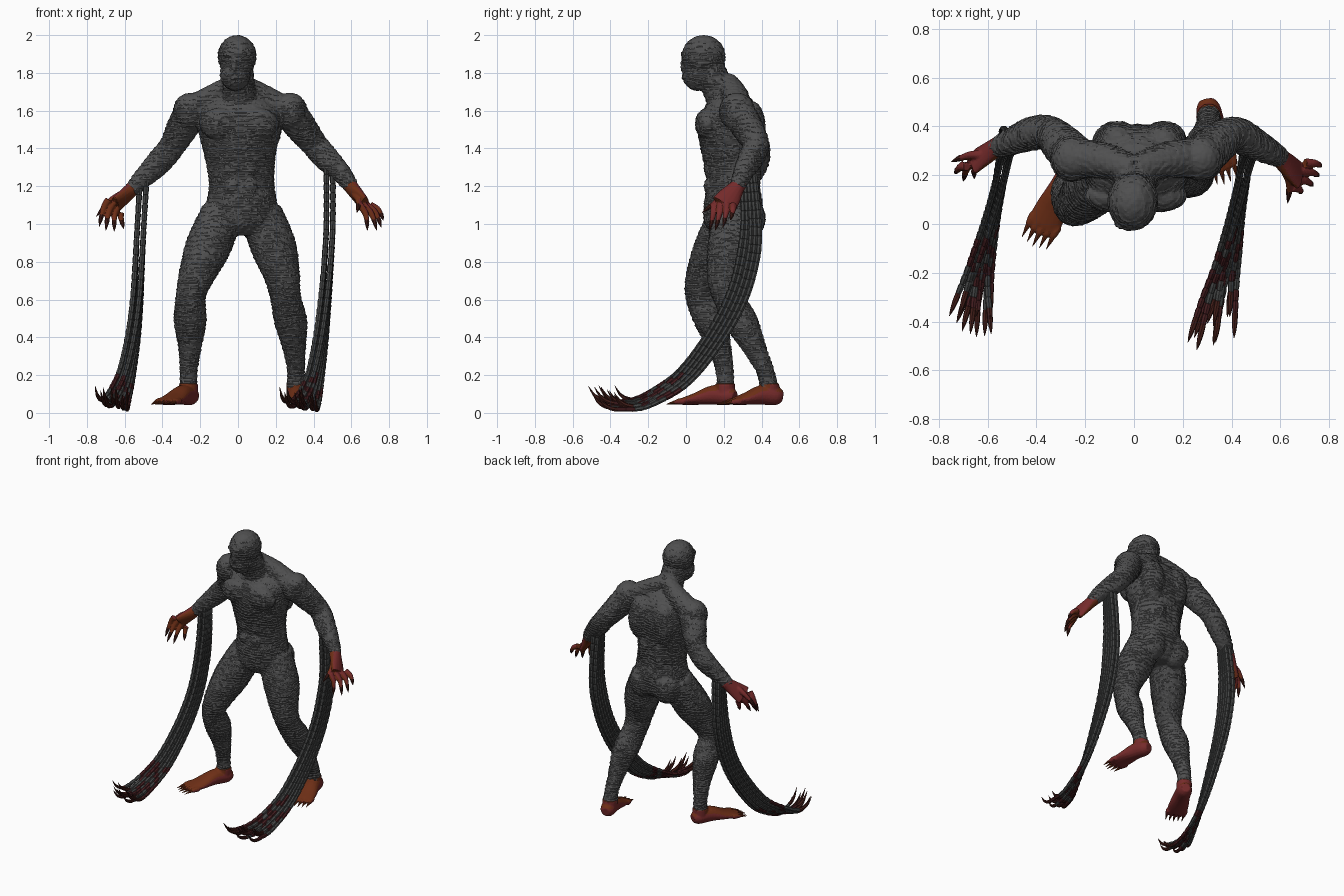
import bpy, bmesh, math, random
from mathutils import Vector, noise

if "Cube" in bpy.data.objects:
    bpy.data.objects.remove(bpy.data.objects["Cube"])

random.seed(4)
X, Y, Z = Vector((1, 0, 0)), Vector((0, 1, 0)), Vector((0, 0, 1))


def material(name, rgb):
    m = bpy.data.materials.new(name)
    m.diffuse_color = (*rgb, 1)
    m.use_nodes = True
    m.node_tree.nodes["Principled BSDF"].inputs["Base Color"].default_value = m.diffuse_color
    return m


SKIN = material("charcoal skin", (0.080, 0.080, 0.081))
LINK = material("dark link grey", (0.058, 0.060, 0.060))
BLOOD = material("dark red link", (0.060, 0.013, 0.015))
CLAW = material("dark claw", (0.052, 0.012, 0.009))
RUST = material("rust orange", (0.155, 0.028, 0.008))
RED = material("dull red", (0.18, 0.024, 0.024))


def spline(pts, steps):
    """Smooth curve through tuples of any length."""
    p = [pts[0]] + list(pts) + [pts[-1]]
    out = []
    for i in range(1, len(p) - 2):
        for s in range(steps):
            t = s / steps
            out.append(tuple(
                0.5 * (2 * b + (c - a) * t + (2 * a - 5 * b + 4 * c - d) * t * t
                       + (3 * b - a - 3 * c + d) * t ** 3)
                for a, b, c, d in zip(*p[i - 1:i + 3])))
    return out + [tuple(pts[-1])]


def loft(bm, pts, sides=16, ref=Y, steps=4):
    """Tube through (x, y, z, width[, height]) stations."""
    st = spline(pts, steps) if steps > 1 else pts
    rings = []
    for i, s in enumerate(st):
        t = Vector(st[min(i + 1, len(st) - 1)][:3]) - Vector(st[max(i - 1, 0)][:3])
        t.normalize()
        u = t.cross(ref).normalized()
        v = u.cross(t)
        rings.append([bm.verts.new(Vector(s[:3]) + u * s[3] * math.cos(a) + v * s[-1] * math.sin(a))
                      for a in (2 * math.pi * k / sides for k in range(sides))])
    faces = [bm.faces.new(rings[0]), bm.faces.new(rings[-1][::-1])]
    for a, b in zip(rings, rings[1:]):
        for k in range(sides):
            j = (k + 1) % sides
            faces.append(bm.faces.new((a[k], b[k], b[j], a[j])))
    return faces


def blob(bm, c, r):
    vs = bmesh.ops.create_uvsphere(bm, u_segments=20, v_segments=14, radius=1)["verts"]
    for v in vs:
        v.co = Vector(c) + Vector((v.co.x * r[0], v.co.y * r[1], v.co.z * r[2]))


def finish(name, bm, mats):
    bmesh.ops.recalc_face_normals(bm, faces=bm.faces[:])
    me = bpy.data.meshes.new(name)
    bm.to_mesh(me)
    bm.free()
    for m in mats:
        me.materials.append(m)
    ob = bpy.data.objects.new(name, me)
    bpy.context.collection.objects.link(ob)
    return ob


def fuse(name, bm, mats, voxel, smooth):
    """Melt overlapping shapes into one skin."""
    ob = finish(name, bm, [])
    r = ob.modifiers.new("melt", "REMESH")
    r.mode, r.voxel_size = "VOXEL", voxel
    s = ob.modifiers.new("soften", "SMOOTH")
    s.factor, s.iterations = 0.5, smooth
    dg = bpy.context.evaluated_depsgraph_get()
    me = bpy.data.meshes.new_from_object(ob.evaluated_get(dg))
    ob.modifiers.clear()
    ob.data = me
    me.materials.clear()
    for m in mats:
        me.materials.append(m)
    for p in me.polygons:
        p.use_smooth = False
        p.material_index = 0
    return ob


# ---- body: torso, head and limbs melted together
bm = bmesh.new()
loft(bm, [(.02, .25, .94, .08, .09), (.02, .25, 1.0, .16, .15), (.02, .25, 1.1, .185, .155),
          (.02, .25, 1.2, .172, .14), (.015, .245, 1.3, .178, .145), (.01, .24, 1.4, .195, .16),
          (.01, .235, 1.5, .22, .17), (.01, .24, 1.6, .21, .15), (.01, .24, 1.69, .11, .08)], 28)
loft(bm, [(.01, .24, 1.6, .12), (.005, .18, 1.7, .088), (0, .125, 1.82, .08)])      # neck
blob(bm, (-.005, .093, 1.888), (.102, .116, .112))                                 # skull
blob(bm, (-.015, .062, 1.79), (.08, .08, .085))                                    # jaw
blob(bm, (-.018, .0, 1.90), (.065, .025, .022))                                    # brow
blob(bm, (-.022, -.008, 1.84), (.018, .022, .04))                                  # nose
blob(bm, (-.02, .0, 1.775), (.045, .022, .016))                                    # mouth
for s in (-1, 1):
    loft(bm, [(.0, .22, 1.75, .055), (s * .12, .26, 1.675, .07), (s * .24, .27, 1.6, .08)], ref=Z)
    blob(bm, (s * .1 + .005, .115, 1.53), (.11, .065, .085))                       # chest
    blob(bm, (s * .095 + .03, .35, 1.5), (.085, .07, .15))                         # shoulder blade
    blob(bm, (s * .055 + .02, .345, 1.27), (.05, .05, .16))                        # lower back
    blob(bm, (s * .095 + .02, .325, 1.03), (.095, .095, .11))                      # buttock
    blob(bm, (s * .265 + .012, .27, 1.595), (.09, .095, .1))                       # shoulder
    for z in (1.2, 1.29, 1.38):
        blob(bm, (s * .045 + .015, .125, z), (.042, .03, .042))                    # belly
# left arm, right arm, left leg, right leg
loft(bm, [(-.24, .27, 1.6, .09), (-.295, .325, 1.51, .083), (-.35, .375, 1.41, .069), (-.42, .37, 1.325, .068),
          (-.51, .335, 1.235, .052), (-.57, .31, 1.175, .038)], ref=Z)
loft(bm, [(.27, .27, 1.6, .09), (.335, .325, 1.51, .083), (.405, .37, 1.42, .069), (.465, .345, 1.35, .068),
          (.55, .3, 1.265, .052), (.605, .27, 1.19, .038)], ref=Z)
loft(bm, [(-.08, .24, 1.06, .112), (-.158, .165, .88, .12), (-.218, .095, .73, .095), (-.25, .075, .62, .078),
          (-.253, .13, .49, .086), (-.255, .18, .34, .06), (-.262, .205, .22, .046), (-.262, .21, .13, .046)])
loft(bm, [(.12, .26, 1.06, .112), (.188, .235, .88, .12), (.232, .205, .73, .095), (.252, .225, .61, .08),
          (.28, .295, .48, .086), (.298, .365, .34, .06), (.307, .42, .22, .046), (.307, .44, .13, .05)])
body = fuse("body", bm, [SKIN], .0085, 4)
# broken, overlapping scale ridges
moves = []
for v in body.data.vertices:
    c, n = v.co, v.normal
    h = (c.z * 44 + 1.2 * noise.noise(c * 9) + .5 * noise.noise(c * 26)) % 1
    moves.append(c + n * ((.0065 * h - .002) * (1 - n.z * n.z) + .0025 * noise.noise(c * 60)))
for v, c in zip(body.data.vertices, moves):
    v.co = c


# ---- hands: palm, bent fingers, claws; red back and rust palm
def hand(name, wrist, knuckle, first, last, tips, thumb, dorsal, limit):
    wrist, knuckle, dorsal = Vector(wrist), Vector(knuckle), Vector(dorsal).normalized()
    first, last = Vector(first), Vector(last)
    bm, cl = bmesh.new(), bmesh.new()
    mid = wrist.lerp(knuckle, .5)
    half = (first - last).length / 2
    loft(bm, [(*wrist.lerp(mid, -.5), .04, .04), (*wrist, .042, .038), (*mid, half * 1.05, .032),
              (*knuckle, half * 1.25, .024)], ref=dorsal)
    fingers = [(first.lerp(last, i / 3), Vector(t)) for i, t in enumerate(tips)]
    fingers.append((wrist.lerp(first, .4), Vector(thumb)))
    for base, tip in fingers:
        a, b = base.lerp(tip, .35) + dorsal * .016, base.lerp(tip, .68) + dorsal * .012
        loft(bm, [(*base, .020), (*a, .017), (*b, .012)], 10, X + Y * .3)
        loft(cl, [(*base.lerp(b, .85), .010), (*b, .013), (*b.lerp(tip, .55), .008), (*tip, .001)], 8, X + Y * .3, 2)
    ob = fuse(name, bm, [RUST, RED], .0055, 2)
    for p in ob.data.polygons:
        p.material_index = int(p.normal.dot(dorsal) > limit)
    finish(name + "_claws", cl, [CLAW])


hand("left_hand", (-.565, .315, 1.18), (-.65, .257, 1.10), (-.685, .235, 1.13), (-.62, .28, 1.06),
     [(-.735, .205, .985), (-.70, .175, .965), (-.655, .185, .96), (-.605, .24, .975)], (-.75, .255, 1.04),
     (-.4, .6, .7), .1)
hand("right_hand", (.6, .27, 1.195), (.675, .20, 1.10), (.645, .15, 1.10), (.70, .25, 1.10),
     [(.685, .125, .965), (.735, .155, .965), (.76, .195, .98), (.77, .235, 1.02)], (.63, .085, 1.06),
     (.85, .25, .4), .3)


# ---- feet: rust on top, red sides and sole
def foot(name, heel, toe, ankle):
    heel, toe, ankle = Vector(heel), Vector(toe), Vector(ankle)
    d = toe - heel
    d.normalize()
    side = d.cross(Z)
    bm, cl = bmesh.new(), bmesh.new()
    prof = [(0, .085, .03, .03), (.12, .09, .05, .05), (.4, .095, .056, .052), (.7, .075, .068, .033), (.95, .06, .07, .02)]
    loft(bm, [(*(heel.lerp(toe, f) + Z * z), w, h) for f, z, w, h in prof], ref=Z)
    loft(bm, [(*(ankle + Z * .155), .052), (*(ankle + Z * .08), .05)])
    for i in range(5):
        k = i / 2 - 1
        b = toe + side * k * .056 - d * (.03 + .015 * abs(k))
        loft(bm, [(*(b + Z * .062), .019), (*(b + d * .035 + Z * .06), .016), (*(b + d * .055 + Z * .054), .011)], 10, Z)
        loft(cl, [(*(b + d * .04 + Z * .058), .011), (*(b + d * .06 + Z * .056), .009), (*(b + d * .105 + Z * .045), .001)], 8, Z, 2)
    ob = fuse(name, bm, [RED, RUST], .007, 2)
    for p in ob.data.polygons:
        p.material_index = int(p.normal.z > .4 or (p.normal.dot(d) > .2 and p.center.z > .1))
    finish(name + "_claws", cl, [RUST])


foot("left_foot", (-.235, .26, 0), (-.382, -.025, 0), (-.262, .208, 0))
foot("right_foot", (.297, .51, 0), (.355, .235, 0), (.307, .443, 0))


# ---- tendrils: bundles of linked strands hanging from the forearms, ending in claws
def bundle(name, path, fan):
    bm = bmesh.new()
    dense = [Vector(p) for p in spline(path, 30)]
    for k in range(10):
        row, col = k % 2, k // 2
        u, w = (col - 2) / 2, row * 2 - 1
        stop = random.uniform(.89, 1)
        wob = random.uniform(-.014, .014)
        n = int(len(dense) * stop)
        pts = []
        for i in range(n):
            t = i / (len(dense) - 1)
            tan = (dense[min(i + 1, len(dense) - 1)] - dense[max(i - 1, 0)]).normalized()
            up = X.cross(tan).normalized()
            f = t ** 3
            # strands stack in depth near the arm and fan sideways at the floor
            p = dense[i] + X * (w * .017 * (1 - f) + (u * fan + w * .012 + wob) * f)
            p += up * (u * (.03 + .02 * min(1, t * 5)) * (1 - f) + w * .016 * f)
            p.z = max(p.z, .018)
            pts.append(p)
        links = [pts[0]]
        for q in pts[1:]:
            if (q - links[-1]).length >= .043:
                links.append(q)
        for j, (a, b) in enumerate(zip(links, links[1:])):
            g = j / len(links)
            r = .0162 - .003 * g
            red = g > .72 and random.random() < (g - .6) * 1.9
            for fc in loft(bm, [(*a, r * .8), (*a.lerp(b, .3), r), (*a.lerp(b, .9), r * .9), (*a.lerp(b, 1.05), r * .6)], 7, X, 1):
                fc.material_index = int(red)
        e = links[-1]
        d = (e - links[-3]).normalized()
        d.z = max(d.z, 0)
        tip = [(*e, .012), (*(e + d * .035 + Z * .006), .012), (*(e + d * .075 + Z * .03), .008), (*(e + d * .105 + Z * .075), .001)]
        for fc in loft(bm, tip, 7, X, 2):
            fc.material_index = 2
    finish(name, bm, [LINK, BLOOD, CLAW])


bundle("left_tendrils", [(-.50, .335, 1.25), (-.515, .345, 1.0), (-.525, .325, .8), (-.535, .265, .6), (-.555, .155, .4),
                         (-.59, 0, .2), (-.62, -.14, .1), (-.645, -.27, .045), (-.66, -.39, .05)], .075)
bundle("right_tendrils", [(.485, .325, 1.31), (.485, .345, 1.0), (.475, .325, .8), (.46, .265, .6), (.44, .155, .4),
                          (.41, 0, .2), (.385, -.14, .1), (.355, -.28, .04), (.33, -.425, .045)], .075)
